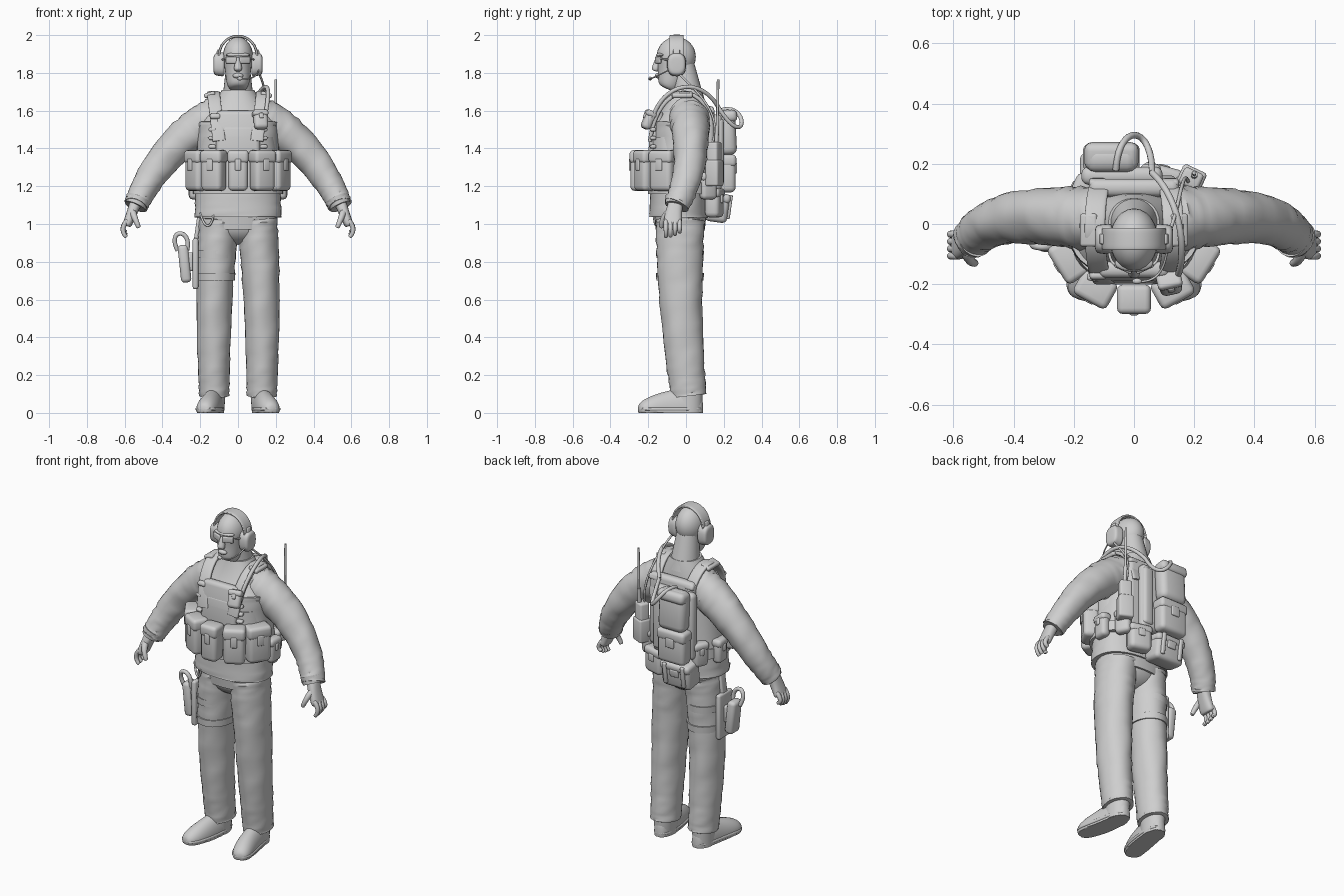
import bpy, bmesh, math
from mathutils import Vector, Matrix

old = bpy.data.objects.get("Cube")
if old:
    bpy.data.objects.remove(old, do_unlink=True)

SHADE = (.62, .62, .62, 1)
grey = bpy.data.materials.new("plain grey")
grey.use_nodes = True
grey.diffuse_color = SHADE
grey.node_tree.nodes["Principled BSDF"].inputs["Base Color"].default_value = SHADE
ACROSS, DEPTH = Vector((1, 0, 0)), Vector((0, 1, 0))
SIDES = (("left", 1), ("right", -1))


def finish(name, bm):
    bmesh.ops.recalc_face_normals(bm, faces=bm.faces)
    mesh = bpy.data.meshes.new(name)
    bm.to_mesh(mesh)
    bm.free()
    mesh.materials.append(grey)
    part = bpy.data.objects.new(name, mesh)
    bpy.context.collection.objects.link(part)
    bpy.ops.object.select_all(action='DESELECT')
    bpy.context.view_layer.objects.active = part
    part.select_set(True)
    bpy.ops.object.shade_smooth_by_angle(angle=math.radians(40))


def bezier(points, t):
    while len(points) > 1:
        points = [a.lerp(b, t) for a, b in zip(points, points[1:])]
    return points[0]


def limb(name, path, start, end, reference=DEPTH, square=2, ends=0, folds=0, flip=1, sides=28, steps=24):
    """Oval skin along a Bezier path, tapering from the start radii to the end radii.
    Radii run across and along the reference axis; ends rounds the tips; flip mirrors in x."""
    path = [Vector((x * flip, y, z)) for x, y, z in path]
    start, end = Vector(start), Vector(end)
    times = [(1 - math.cos(math.pi * i / steps)) / 2 for i in range(steps + 1)]
    centres = [bezier(path, t) for t in times]
    bm = bmesh.new()
    rings = []
    for i, (t, centre) in enumerate(zip(times, centres)):
        tangent = (centres[min(i + 1, steps)] - centres[max(i - 1, 0)]).normalized()
        u = reference.cross(tangent).normalized()
        v = tangent.cross(u)
        radii = start.lerp(end, t)
        if ends:
            radii *= max(.03, (1 - abs(2 * t - 1) ** ends) ** (1 / ends))
        ring = []
        for k in range(sides):
            angle = math.tau * k / sides
            c, s = math.cos(angle), math.sin(angle)
            crease = 1 + folds * math.sin(2 * i + 2 * math.sin(2 * angle + i)) * math.sin(angle + i / 3)
            point = centre + crease * (u * math.copysign(abs(c) ** (2 / square), c) * radii.x
                                       + v * math.copysign(abs(s) ** (2 / square), s) * radii.y)
            point.z = max(point.z, 0)
            ring.append(bm.verts.new(point))
        rings.append(ring)
    for lower, upper in zip(rings, rings[1:]):
        for k in range(sides):
            bm.faces.new((lower[k - 1], lower[k], upper[k], upper[k - 1]))
    bm.faces.new(rings[0])
    bm.faces.new(rings[-1])
    finish(name, bm)


def cord(name, path, radius):
    limb(name, path, (radius, radius), (radius, radius), reference=Vector((.3, .9, .2)), sides=10)


def box(name, place, size, turn=0, tilt=0, roll=0, bevel=.012):
    """Rounded box, turned about z, rolled about y and tilted about x, in degrees."""
    bm = bmesh.new()
    bmesh.ops.create_cube(bm, size=1, matrix=Matrix.Diagonal((*size, 1)))
    bmesh.ops.bevel(bm, geom=bm.edges[:], offset=min(bevel, min(size) * .4), segments=3,
                    affect='EDGES', profile=.5)
    for degrees, axis in ((tilt, 'X'), (roll, 'Y'), (turn, 'Z')):
        bm.transform(Matrix.Rotation(math.radians(degrees), 4, axis))
    bm.transform(Matrix.Translation(place))
    finish(name, bm)


def ball(name, place, size):
    bm = bmesh.new()
    bmesh.ops.create_uvsphere(bm, u_segments=24, v_segments=16, radius=1,
                              matrix=Matrix.Translation(place) @ Matrix.Diagonal((*size, 1)))
    finish(name, bm)


def pouch(name, place, size, turn=0, tilt=0):
    """Bag with an overhanging flap and a closing tab."""
    width, depth, height = size
    turned = (Matrix.Rotation(math.radians(turn), 3, 'Z') @ Matrix.Rotation(math.radians(tilt), 3, 'X'))

    def on_bag(y, z):
        return Vector(place) + turned @ Vector((0, y, z))

    box(name, place, size, turn, tilt, bevel=.025)
    box(name + "_flap", on_bag(0, height * .36), (width + .008, depth + .008, height / 3), turn, tilt, bevel=.02)
    box(name + "_tab", on_bag(-depth / 2, height * .16), (width * .3, .016, height * .3), turn, tilt)


# Head, neck and face
ball("skull", (0, -.052, 1.885), (.08, .104, .105))
limb("jaw", [(0, -.065, 1.91), (0, -.06, 1.8), (0, -.1, 1.715)], (.08, .1), (.056, .058), ends=5)
limb("neck", [(0, .015, 1.64), (0, -.02, 1.84)], (.085, .085), (.062, .065))
limb("nose", [(0, -.14, 1.88), (0, -.165, 1.81)], (.012, .02), (.024, .022), ends=4, sides=14)
ball("brow", (0, -.13, 1.895), (.064, .028, .013))
ball("mouth", (0, -.148, 1.785), (.028, .016, .014))

# Glasses, headset and microphone
for side, s in SIDES:
    box(side + "_lens", (s * .036, -.148, 1.868), (.062, .014, .036), turn=s * 24)
    cord(side + "_glasses_arm", [(s * .062, -.135, 1.875), (s * .09, -.12, 1.87), (s * .08, -.05, 1.87)], .005)
    limb(side + "_ear_cup", [(.07, -.05, 1.845), (.13, -.05, 1.845)], (.066, .052), (.056, .046),
         square=2.6, ends=5, flip=s)
    box(side + "_cup_bracket", (s * .108, -.05, 1.9), (.014, .035, .05), roll=-s * 12)
limb("headband", [(-.1, -.05, 1.86), (-.12, -.05, 2.04), (.12, -.05, 2.04), (.1, -.05, 1.86)],
     (.007, .037), (.007, .037), square=4)
cord("microphone_boom", [(.11, -.08, 1.82), (.1, -.2, 1.76), (.01, -.19, 1.77)], .004)
ball("microphone", (.01, -.19, 1.77), (.016, .01, .01))

# Jacket and trouser seat
limb("jacket", [(0, -.04, 1.035), (0, -.03, 1.54)], (.23, .155), (.212, .142), square=2.3, folds=.012, sides=40)
limb("shoulders", [(0, -.03, 1.5), (0, 0, 1.6), (0, 0, 1.71)], (.22, .145), (.085, .085), square=2.2)
limb("collar", [(0, 0, 1.65), (0, 0, 1.71)], (.11, .1), (.08, .085))
limb("trouser_seat", [(0, -.03, .97), (0, -.03, 1.07)], (.2, .13), (.215, .14), square=2.2)
ball("trouser_crotch", (0, -.03, 1), (.19, .125, .11))

for side, s in SIDES:
    # Sleeves and hands
    limb(side + "_sleeve", [(.1, .015, 1.56), (.29, .025, 1.5), (.46, .05, 1.29), (.54, -.05, 1.1)],
         (.118, .11), (.064, .067), folds=.045, flip=s, steps=36)
    limb(side + "_cuff", [(.525, -.04, 1.135), (.543, -.05, 1.095)], (.064, .07), (.056, .062), flip=s)
    limb(side + "_palm", [(.54, -.05, 1.12), (.56, -.07, 1.06), (.59, -.07, .99)],
         (.032, .038), (.024, .05), square=2.5, ends=8, flip=s)
    for n, finger in enumerate(("index", "middle", "ring", "little")):
        y = -.106 + n * .024
        limb(f"{side}_{finger}_finger", [(.585, y, 1.02), (.63, y, .97), (.59, y, .93 + n * n * .003)],
             (.014, .013), (.011, .011), ends=8, flip=s, sides=12)
    limb(side + "_thumb", [(.56, -.08, 1.07), (.55, -.13, 1.04), (.525, -.13, .98)],
         (.02, .02), (.012, .012), ends=8, flip=s, sides=12)
    # Trouser legs and boots
    limb(side + "_trouser_leg", [(.1, -.03, 1.02), (.13, -.04, .7), (.13, -.02, .4), (.126, .014, .09)],
         (.108, .13), (.08, .094), folds=.035, flip=s, steps=36)
    limb(side + "_boot_shaft", [(.13, .005, 0), (.125, .01, .14)], (.056, .08), (.062, .08), flip=s)
    foot = [(.125, .09, .02), (.13, -.1, .02), (.185, -.25, .02)]
    limb(side + "_boot", foot, (.14, .056), (.055, .062), reference=ACROSS, ends=3, flip=s)
    limb(side + "_sole", foot, (.012, .06), (.012, .067), reference=ACROSS, square=4, ends=3, flip=s)

# Vest with shoulder straps
limb("vest", [(0, -.03, 1.2), (0, -.03, 1.46)], (.232, .165), (.2, .16), square=2.6, sides=40)
limb("belt", [(0, -.03, 1.16), (0, -.03, 1.22)], (.238, .172), (.238, .172), square=2.5, sides=40)
box("front_plate", (0, -.16, 1.475), (.235, .06, .25), tilt=-6, bevel=.03)
box("chest_panel", (0, -.178, 1.44), (.16, .03, .15), tilt=-4)
box("back_plate", (0, .12, 1.41), (.3, .06, .43), bevel=.03)
for side, s in SIDES:
    limb(side + "_shoulder_strap", [(.1, -.19, 1.44), (.14, -.15, 1.77), (.14, .12, 1.77), (.1, .15, 1.48)],
         (.011, .034), (.011, .034), reference=ACROSS, square=4, flip=s)
    box(side + "_shoulder_pad", (s * .15, -.02, 1.685), (.06, .11, .025), roll=s * 18)
    box(side + "_front_buckle", (s * .12, -.17, 1.57), (.055, .03, .03), tilt=-20)
    box(side + "_rear_buckle", (s * .12, .135, 1.6), (.06, .03, .035), tilt=25)
    for i in range(3):
        box(f"{side}_webbing_{i}", (s * .135, -.175, 1.41 + i * .045), (.04, .03, .02), turn=s * 12)

# Pouches in a ring round the belt, large at the front and small behind
for i in range(-4, 5):
    angle = math.radians(33 * i)
    large = abs(i) < 3
    pouch(f"belt_pouch_{i + 5}", (.235 * math.sin(angle), -.03 - .22 * math.cos(angle), 1.28 if large else 1.2),
          (.105 + abs(i) * .014, .09, .21) if large else (.09, .055, .14), turn=29 * i)
pouch("chest_pouch", (.12, -.2, 1.55), (.075, .05, .1), turn=12, tilt=-22)

# Packs, radio and tubes on the back
box("pack_frame", (-.04, .16, 1.38), (.27, .06, .4), bevel=.025)
box("upper_pack", (-.075, .22, 1.485), (.175, .09, .24), tilt=3, bevel=.035)
box("upper_pack_lid", (-.075, .226, 1.57), (.18, .09, .065), tilt=8, bevel=.025)
pouch("lower_pack", (-.075, .22, 1.265), (.18, .085, .195), turn=180)
pouch("waist_pouch", (-.08, .165, 1.085), (.19, .12, .15), turn=180, tilt=8)
pouch("rear_belt_pouch", (.09, .15, 1.11), (.13, .08, .15), turn=165)
for x in (-.14, -.02):
    box("waist_pouch_strap", (x, .23, 1.09), (.025, .02, .13), tilt=-8)
box("spine_pad", (.055, .175, 1.38), (.07, .05, .36), bevel=.025)
box("radio", (.19, .15, 1.32), (.07, .06, .23), turn=-25)
box("radio_holder", (.19, .15, 1.27), (.085, .075, .14), turn=-25)
cord("antenna_base", [(.2, .16, 1.42), (.2, .165, 1.52)], .011)
cord("antenna", [(.2, .165, 1.5), (.2, .17, 1.765)], .007)
cord("tube_loop", [(-.06, .18, 1.6), (-.05, .34, 1.66), (.06, .33, 1.36), (.06, .17, 1.62)], .011)
cord("shoulder_tube", [(.06, .17, 1.62), (.16, .08, 1.78), (.18, -.12, 1.76), (.14, -.18, 1.55)], .011)
cord("radio_cable", [(.18, .14, 1.43), (.16, .2, 1.6), (.15, .03, 1.72), (.11, -.04, 1.8)], .006)

# Thigh holster on the right leg
for z in (.72, .84):
    limb("thigh_strap", [(-.119, -.032, z - .02), (-.119, -.032, z + .02)], (.103, .125), (.105, .127))
box("holster_panel", (-.225, -.045, .79), (.03, .13, .27))
box("holster_hanger", (-.215, -.045, .97), (.022, .05, .18), roll=8)
box("holster", (-.283, -.05, .79), (.055, .085, .2), roll=-6, bevel=.02)
box("holster_mount", (-.25, -.05, .8), (.05, .06, .1))
cord("holster_loop", [(-.27, -.07, .86), (-.24, -.08, .98), (-.38, -.08, .98), (-.32, -.06, .86)], .012)
cord("belt_loop", [(-.2, -.13, 1.06), (-.18, -.15, .97), (-.14, -.165, .97), (-.13, -.17, 1.05)], .006)
